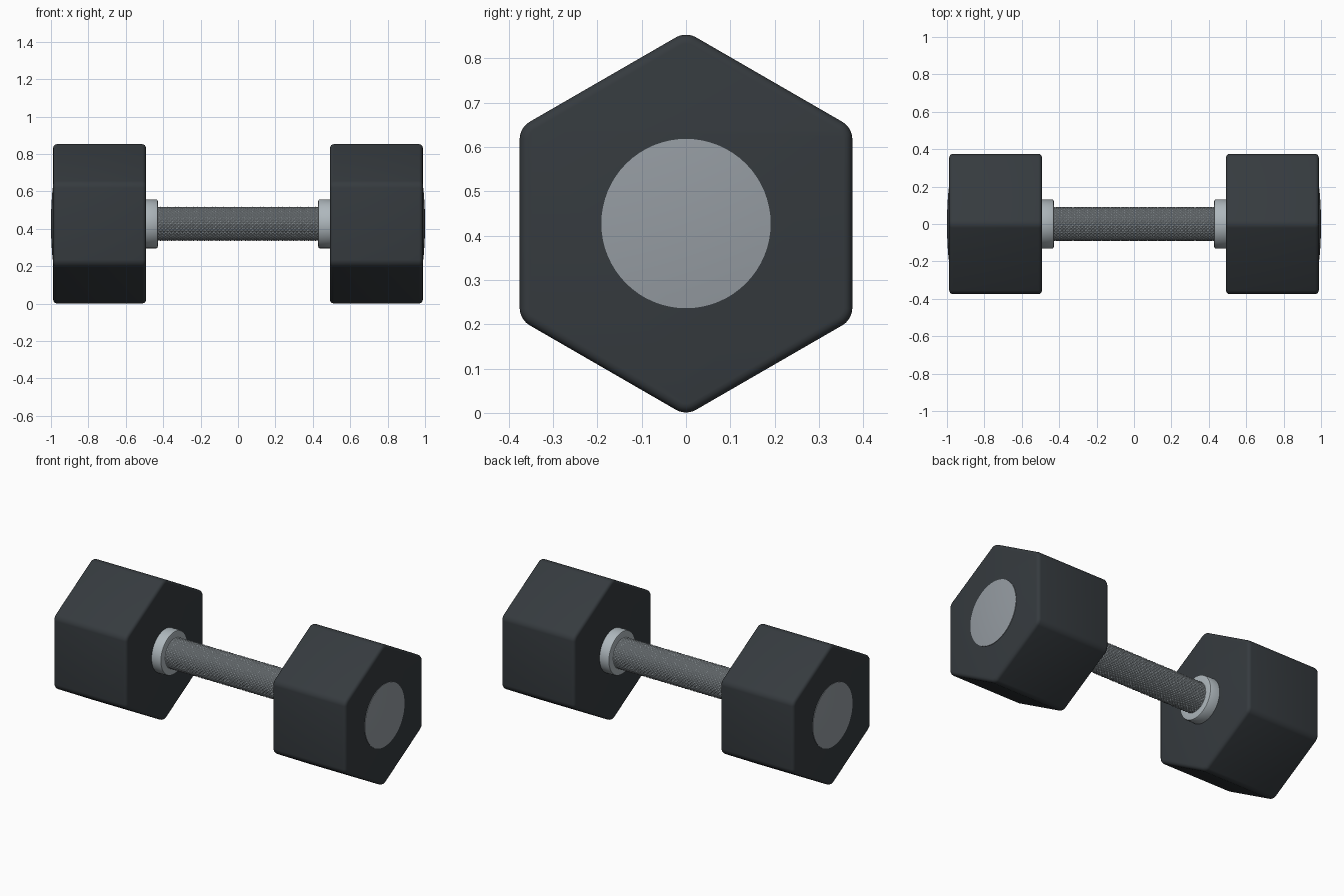
import bpy, bmesh
from math import sin, cos, pi, radians

if "Cube" in bpy.data.objects:
    bpy.data.objects.remove(bpy.data.objects["Cube"])

ZC = 0.427   # height of the bar axis


def material(name, rgb):
    m = bpy.data.materials.new(name)
    m.diffuse_color = (*rgb, 1)
    m.use_nodes = True
    m.node_tree.nodes["Principled BSDF"].inputs["Base Color"].default_value = m.diffuse_color
    return m


RUBBER = material("dark_rubber", (0.036, 0.043, 0.049))
STEEL = material("steel", (0.42, 0.47, 0.50))
PLATE = material("grey_plate", (0.30, 0.33, 0.36))


def finish(bm, name, mat, smooth=True):
    bmesh.ops.recalc_face_normals(bm, faces=bm.faces)
    me = bpy.data.meshes.new(name)
    bm.to_mesh(me)
    bm.free()
    ob = bpy.data.objects.new(name, me)
    bpy.context.collection.objects.link(ob)
    me.materials.append(mat)
    if smooth:
        bpy.ops.object.select_all(action='DESELECT')
        bpy.context.view_layer.objects.active = ob
        ob.select_set(True)
        bpy.ops.object.shade_smooth_by_angle(angle=radians(35))
    return ob


def ring(bm, x, r, n, offset=0.0):
    return [bm.verts.new((x, r * sin(2 * pi * i / n + offset),
                          ZC + r * cos(2 * pi * i / n + offset))) for i in range(n)]


def lathe(name, profile, mat, n=64):
    """Spin (x, radius) points around the bar axis and cap both ends."""
    bm = bmesh.new()
    rings = [ring(bm, x, r, n) for x, r in profile]
    for a, b in zip(rings, rings[1:]):
        for i in range(n):
            j = (i + 1) % n
            bm.faces.new((a[i], a[j], b[j], b[i]))
    bm.faces.new(rings[0])
    bm.faces.new(rings[-1])
    return finish(bm, name, mat)


def hex_head(name, x0, x1):
    bm = bmesh.new()
    r = 0.375 / cos(pi / 6)
    a, b = ring(bm, x0, r, 6), ring(bm, x1, r, 6)
    for i in range(6):
        j = (i + 1) % 6
        bm.faces.new((a[i], a[j], b[j], b[i]))
    caps = [bm.faces.new(a), bm.faces.new(b)]
    bmesh.ops.recalc_face_normals(bm, faces=bm.faces)
    # round the six long corners, then the rims of both end faces
    long_edges = [e for e in bm.edges if abs(e.verts[0].co.x - e.verts[1].co.x) > 0.1]
    bmesh.ops.bevel(bm, geom=long_edges, offset=0.024, segments=5,
                    profile=0.5, affect='EDGES')
    rims = [e for e in bm.edges if abs(e.verts[0].co.x - e.verts[1].co.x) < 1e-5]
    bmesh.ops.bevel(bm, geom=rims, offset=0.02, segments=4,
                    profile=0.5, affect='EDGES')
    return finish(bm, name, RUBBER)


# Knurled grip: crossed diamond pyramids over the bar
bm = bmesh.new()
N, M, L = 56, 88, 0.435
rows = []
for k in range(M + 1):
    x = -L + 2 * L * k / M
    row = ring(bm, x, 0.088, N)
    for i, v in enumerate(row):
        if (i + k) % 2 == 0:
            s = 0.0915 / 0.088
            v.co.y *= s
            v.co.z = ZC + (v.co.z - ZC) * s
    rows.append(row)
for k in range(M):
    for i in range(N):
        j = (i + 1) % N
        p, q, r, s = rows[k][i], rows[k][j], rows[k + 1][j], rows[k + 1][i]
        if (i + k) % 2 == 0:      # split along the low diagonal
            bm.faces.new((p, q, s))
            bm.faces.new((q, r, s))
        else:
            bm.faces.new((p, q, r))
            bm.faces.new((p, r, s))
bm.faces.new(rows[0])
bm.faces.new(rows[-1])
finish(bm, "knurled_grip", STEEL, smooth=False)

# Both ends: collar, hexagonal weight and domed end plate
for side, s in (("left", -1), ("right", 1)):
    lathe(side + "_collar",
          [(s * 0.430, 0.085), (s * 0.429, 0.122), (s * 0.431, 0.128),
           (s * 0.436, 0.131), (s * 0.50, 0.131)], STEEL)
    hex_head(side + "_weight", s * 0.492, s * 0.988)
    R = 0.191
    dome = [(s * (1.0 - 0.009 * (t / 8) ** 2), R * t / 8) for t in range(8, 0, -1)]
    lathe(side + "_end_plate",
          [(s * 0.975, R)] + dome + [(s * 1.0, 0.004)], PLATE)
